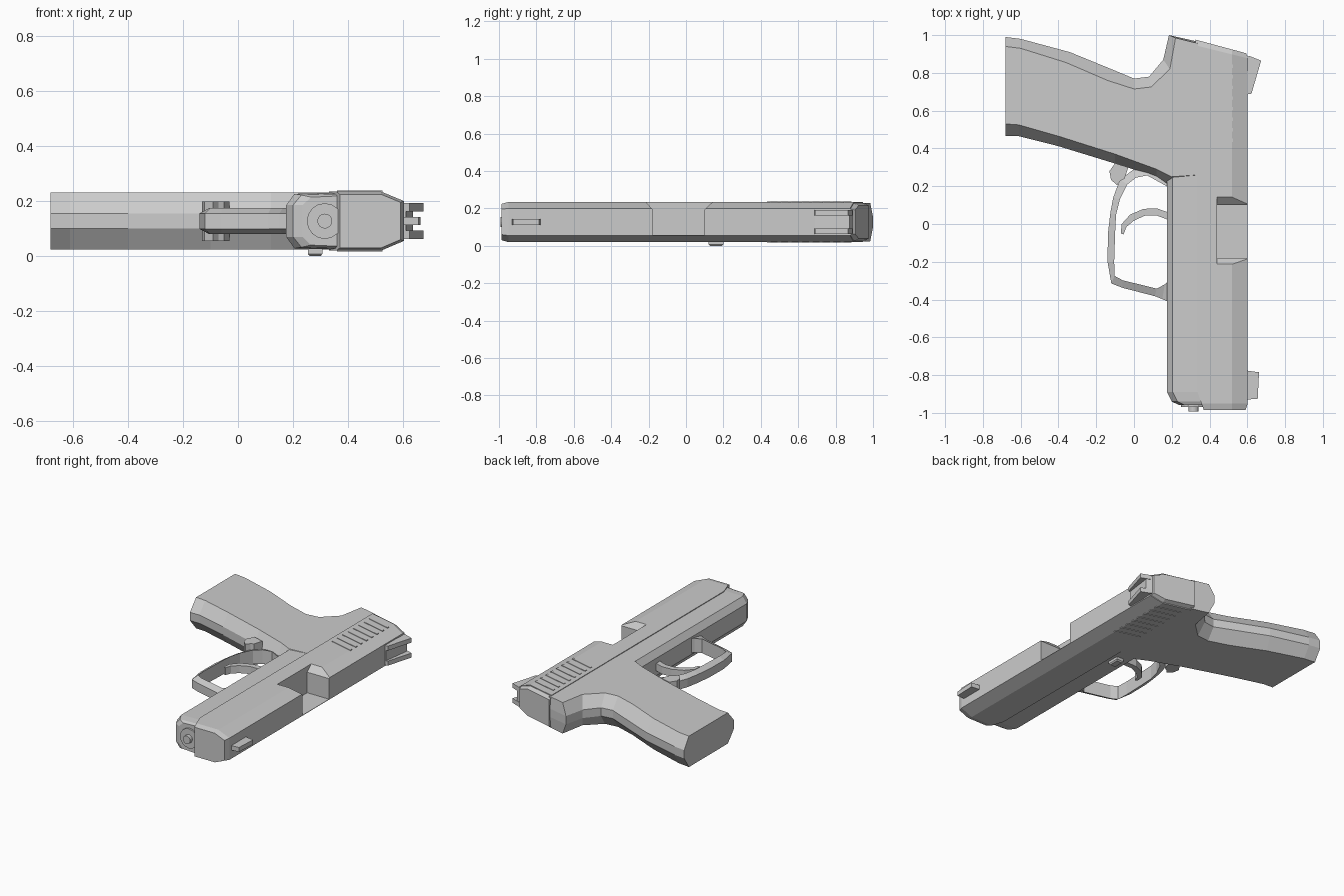
import bpy, bmesh
from math import pi
from mathutils import Matrix

if "Cube" in bpy.data.objects:
    bpy.data.objects.remove(bpy.data.objects["Cube"])

MID = 0.127  # centre plane of the thickness


def loft(name, rings):
    """Skin a list of equal-length point rings and cap both ends."""
    bm = bmesh.new()
    vs = [[bm.verts.new(p) for p in r] for r in rings]
    n = len(rings[0])
    for a, b in zip(vs, vs[1:]):
        for i in range(n):
            j = (i + 1) % n
            bm.faces.new((a[i], a[j], b[j], b[i]))
    bm.faces.new(vs[0])
    bm.faces.new(vs[-1])
    bmesh.ops.recalc_face_normals(bm, faces=bm.faces)
    me = bpy.data.meshes.new(name)
    bm.to_mesh(me)
    bm.free()
    ob = bpy.data.objects.new(name, me)
    bpy.context.collection.objects.link(ob)
    return ob


def plate(name, outline, z0, z1):
    return loft(name, [[(x, y, z) for x, y in outline] for z in (z0, z1)])


def strip(name, pairs, half_outer, half_inner):
    """Curved bar from (outer x, outer y, inner x, inner y) stations."""
    return loft(name, [[(a, b, MID - half_outer), (a, b, MID + half_outer),
                        (c, d, MID + half_inner), (c, d, MID - half_inner)]
                       for a, b, c, d in pairs])


def rod(name, x, r, y0, y1, sides=16):
    bm = bmesh.new()
    m = Matrix.Translation((x, (y0 + y1) / 2, MID)) @ Matrix.Rotation(pi / 2, 4, 'X')
    bmesh.ops.create_cone(bm, cap_ends=True, segments=sides, radius1=r, radius2=r,
                          depth=abs(y1 - y0), matrix=m)
    me = bpy.data.meshes.new(name)
    bm.to_mesh(me)
    bm.free()
    ob = bpy.data.objects.new(name, me)
    bpy.context.collection.objects.link(ob)
    return ob


# Grip and rear frame: wide inner outline on the flats, outer outline on the edge band
outer = [(-.68, .99), (-.60, .98), (-.34, .91), (-.12, .82), (0, .77), (.08, .78),
         (.155, .87), (.185, 1.0), (.34, .965), (.34, .20), (.185, .20), (.12, .25),
         (-.10, .32), (-.40, .412), (-.61, .465), (-.68, .465)]
inner = [(-.68, .94), (-.60, .93), (-.36, .855), (-.14, .76), (0, .715), (.09, .725),
         (.19, .82), (.22, .985), (.34, .955), (.34, .26), (.20, .25), (.12, .29),
         (-.10, .37), (-.40, .465), (-.61, .525), (-.68, .53)]
loft("grip_frame", [[(x, y, z) for x, y in o] for o, z in
                    ((inner, .024), (outer, .10), (outer, .155), (inner, .23))])


# Front frame under the slide, tapered at the nose
def frame_ring(y, x0, dz):
    return [(x0, y, .07), (x0, y, .185), (x0 + .03, y, .226 - dz), (.36, y, .23 - dz),
            (.36, y, .024 + dz), (x0 + .03, y, .028 + dz)]


loft("front_frame", [frame_ring(-.957, .235, .012), frame_ring(-.94, .20, .004),
                     frame_ring(-.89, .175, 0), frame_ring(.27, .175, 0)])


# Slide with chamfered top edges, angled rear and bevelled nose
def slide_ring(y, x0, x1, dz, shear=0):
    pts = [(x0, .020 + dz), (.52, .020 + dz), (x1, .055 + dz / 2),
           (x1, .20 - dz / 2), (.52, .234 - dz), (x0, .234 - dz)]
    return [(x, y - shear * (x - .33), z) for x, z in pts]


slide = loft("slide", [slide_ring(-.986, .37, .59, .01), slide_ring(-.95, .357, .602, 0),
                       slide_ring(-.87, .33, .602, 0), slide_ring(.945, .33, .602, 0, .25)])
loft("slide_rear_plate", [slide_ring(.94, .325, .60, .004, .25),
                          slide_ring(.975, .325, .595, .018, .27)])

# Ejection port cut, flared toward the upper side
port = loft("port_cutter", [[(.44, a, z), (.75, a, z), (.75, b, z), (.44, b, z)]
                            for z, a, b in ((.058, -.18, .10), (.195, -.18, .10),
                                            (.26, -.235, .17))])
mod = slide.modifiers.new("port", 'BOOLEAN')
mod.object = port
mod.operation = 'DIFFERENCE'
mod.solver = 'EXACT'
bpy.context.view_layer.objects.active = slide
bpy.ops.object.modifier_apply(modifier="port")
bpy.data.objects.remove(port)

# Slanted grip ribs on both sides of the slide
for i in range(8):
    y = .485 + i * .056
    rib = [(.36, y - .010), (.525, y - .052), (.525, y - .034), (.36, y + .008)]
    for side, z0, z1 in (("upper", .23, .2375), ("lower", .0165, .024)):
        plate(f"slide_rib_{side}_{i}", rib, z0, z1)

# Sights
plate("front_sight", [(.59, -.93), (.655, -.925), (.662, -.785), (.59, -.775)], .112, .142)
plate("rear_sight_base", [(.59, .69), (.61, .69), (.635, .875), (.59, .895)], .065, .189)
for side, z0 in (("lower", .062), ("upper", .162)):
    plate(f"rear_sight_post_{side}",
          [(.59, .685), (.622, .69), (.673, .865), (.61, .89)], z0, z0 + .03)

# Guide rod and its housing at the nose
rod("rod_housing", .315, .065, -.93, -.968)
rod("guide_rod", .315, .027, -.93, -.992)

# Trigger guard loop
strip("trigger_guard", [
    (.20, -.42, .20, -.28), (.15, -.398, .163, -.32), (.11, -.382, .12, -.342),
    (-.06, -.338, -.06, -.298), (-.12, -.315, -.102, -.275), (-.14, -.20, -.105, -.20),
    (-.138, -.05, -.10, -.05), (-.125, .06, -.095, .05), (-.11, .14, -.075, .13),
    (-.075, .235, -.035, .21), (0, .29, .01, .245), (.07, .285, .07, .257),
    (.20, .25, .20, .185)], .028, .047)

# Release paddle behind the guard
plate("release_paddle", [(-.13, .28), (-.122, .235), (-.09, .205), (-.07, .23),
                         (-.05, .24), (-.03, .30), (-.10, .322)], .055, .199)

# Trigger
strip("trigger", [(.20, .055, .20, .015), (.12, .083, .12, .045), (.05, .08, .06, .045),
                  (-.02, .05, 0, .018), (-.065, 0, -.04, -.015),
                  (-.07, -.05, -.055, -.055)], .025, .025)

# Side button
loft("side_button", [[(.28 + sx * hx, .16 + sy * hy, z) for sx, sy in
                      ((-1, -1), (1, -1), (1, 1), (-1, 1))]
                     for hx, hy, z in ((.02, .032, 0), (.026, .04, .008), (.026, .04, .03))])
